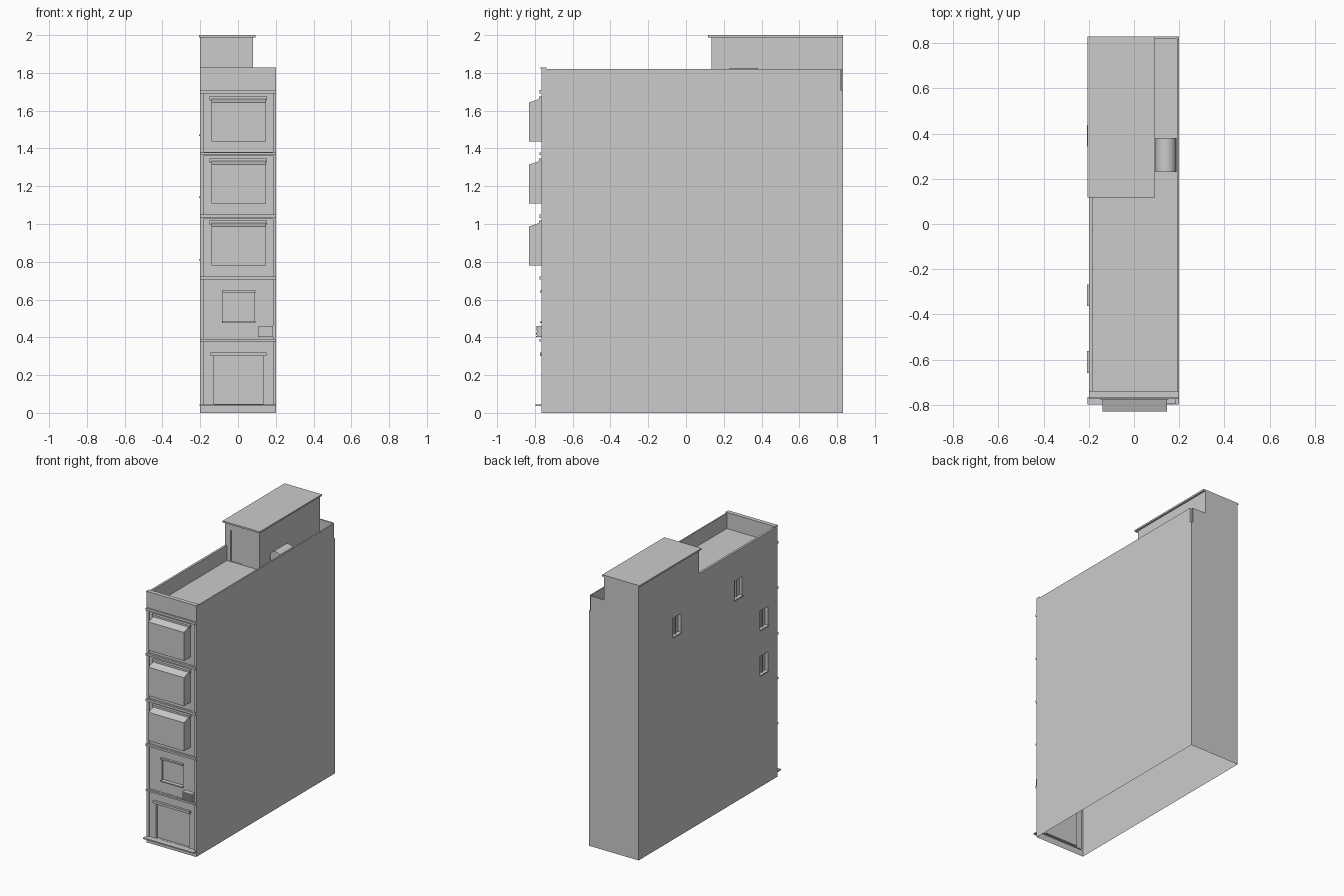
import bpy, bmesh, math

if "Cube" in bpy.data.objects:
    bpy.data.objects.remove(bpy.data.objects["Cube"])


def box(name, x0, x1, y0, y1, z0, z1):
    me = bpy.data.meshes.new(name)
    bm = bmesh.new()
    bmesh.ops.create_cube(bm, size=1)
    for v in bm.verts:
        v.co = ((x0 + x1) / 2 + v.co.x * (x1 - x0),
                (y0 + y1) / 2 + v.co.y * (y1 - y0),
                (z0 + z1) / 2 + v.co.z * (z1 - z0))
    bm.to_mesh(me)
    bm.free()
    ob = bpy.data.objects.new(name, me)
    bpy.context.collection.objects.link(ob)
    return ob


def cut(target, *dims):
    cutter = box("cutter", *dims)
    cutter.hide_render = True
    mod = target.modifiers.new("cut", 'BOOLEAN')
    mod.operation = 'DIFFERENCE'
    mod.solver = 'EXACT'
    mod.object = cutter
    bpy.context.view_layer.objects.active = target
    bpy.ops.object.modifier_apply(modifier=mod.name)
    bpy.data.objects.remove(cutter)


FRONT, BACK, DECK, TOP = -0.765, 0.83, 1.71, 1.82
PANEL = FRONT + 0.008          # depth of the recessed storey panels

# Main block, carved down to parapets and the rooftop stair room
body = box("building_shell", -0.2, 0.2, FRONT, BACK, 0, 1.988)
cut(body, -1, 1, -1, 0.135, TOP, 3)
cut(body, 0.08, 1, -1, 1, TOP, 3)
cut(body, -0.184, 0.19, -0.74, 0.135, DECK, 3)
cut(body, 0.08, 0.19, 0.1, 0.82, DECK, 3)
cut(body, 0.187, 0.3, 0.818, 0.9, DECK, 3)
cut(body, -0.153, -0.063, 0.1, 0.142, DECK + 0.002, 1.936)

# Recessed front panels, one per storey
panels = [(0.045, 0.378), (0.392, 0.705), (0.722, 1.03), (1.05, 1.363), (1.38, 1.69)]
for z0, z1 in panels:
    cut(body, -0.182, 0.186, -1, PANEL, z0, z1)

# Garage and small window openings
cut(body, -0.128, 0.135, -1, PANEL + 0.015, 0.046, 0.30)
cut(body, -0.08, 0.087, -1, PANEL + 0.012, 0.483, 0.637)

# Side window openings on the left wall: (y start, sill height)
side_windows = [(-0.655, 0.815), (-0.655, 1.145), (-0.36, 1.475), (0.345, 1.475)]
for y, z in side_windows:
    cut(body, -1, -0.178, y, y + 0.09, z, z + 0.135)

# The shell is open underneath
bm = bmesh.new()
bm.from_mesh(body.data)
bm.normal_update()
under = [f for f in bm.faces if f.normal.z < -0.9 and f.calc_center_median().z < 0.001]
bmesh.ops.delete(bm, geom=under, context='FACES')
bm.to_mesh(body.data)
bm.free()

# Side window sills and frames
for i, (y, z) in enumerate(side_windows):
    box(f"side_window_sill_{i}", -0.207, -0.179, y - 0.003, y + 0.093, z - 0.008, z)
    box(f"side_window_mullion_{i}", -0.189, -0.178, y + 0.041, y + 0.049, z, z + 0.135)

# Floor ledges across the front
for i, (z0, z1) in enumerate([(0.378, 0.392), (0.705, 0.722), (1.03, 1.05),
                              (1.363, 1.38), (1.69, 1.71)]):
    box(f"floor_ledge_{i}", -0.2, 0.2, FRONT - 0.01, FRONT, z0 + 0.001, z1 - 0.001)
box("entrance_ledge", -0.205, 0.2, -0.798, FRONT, 0.036, 0.045)
box("front_coping", -0.2, 0.2, FRONT - 0.004, -0.738, TOP, 1.829)

# Bay windows with sloping tops and a head moulding
for i, z in enumerate((0.78, 1.108, 1.437)):
    bay = box(f"bay_window_{i}", -0.139, 0.147, -0.83, PANEL, z, z + 0.207)
    for v in bay.data.vertices:
        if v.co.z > z + 0.1 and v.co.y > -0.8:
            v.co.z += 0.025
    box(f"bay_moulding_{i}", -0.15, 0.153, FRONT - 0.012, PANEL, z + 0.218, z + 0.239)

# Small window and garage trim
box("window_lintel", -0.085, 0.092, FRONT - 0.008, PANEL, 0.637, 0.647)
box("window_sill", -0.085, 0.092, FRONT - 0.008, PANEL, 0.475, 0.483)
box("garage_lintel", -0.145, 0.152, FRONT - 0.008, PANEL, 0.302, 0.319)

# Air conditioner with grille slats
box("air_conditioner", 0.105, 0.186, -0.79, PANEL, 0.408, 0.46)
box("air_conditioner_tray", 0.105, 0.186, -0.795, PANEL, 0.403, 0.408)
for i in range(7):
    z = 0.412 + i * 0.0068
    box(f"air_conditioner_slat_{i}", 0.108, 0.183, -0.794, -0.79, z, z + 0.0035)

# Stair room roof slab and door
box("stair_room_roof", -0.206, 0.093, 0.117, BACK, 1.988, 2.0)

# Rooftop tank lying along y, on two feet
bpy.ops.mesh.primitive_cylinder_add(vertices=24, radius=0.046, depth=0.15,
                                    location=(0.141, 0.305, 1.779),
                                    rotation=(math.pi / 2, 0, 0))
tank = bpy.context.object
tank.name = "roof_tank"
bpy.ops.object.shade_smooth_by_angle(angle=math.radians(40))
for i, y in enumerate((0.26, 0.34)):
    box(f"tank_foot_{i}", 0.115, 0.167, y, y + 0.012, DECK, 1.745)
